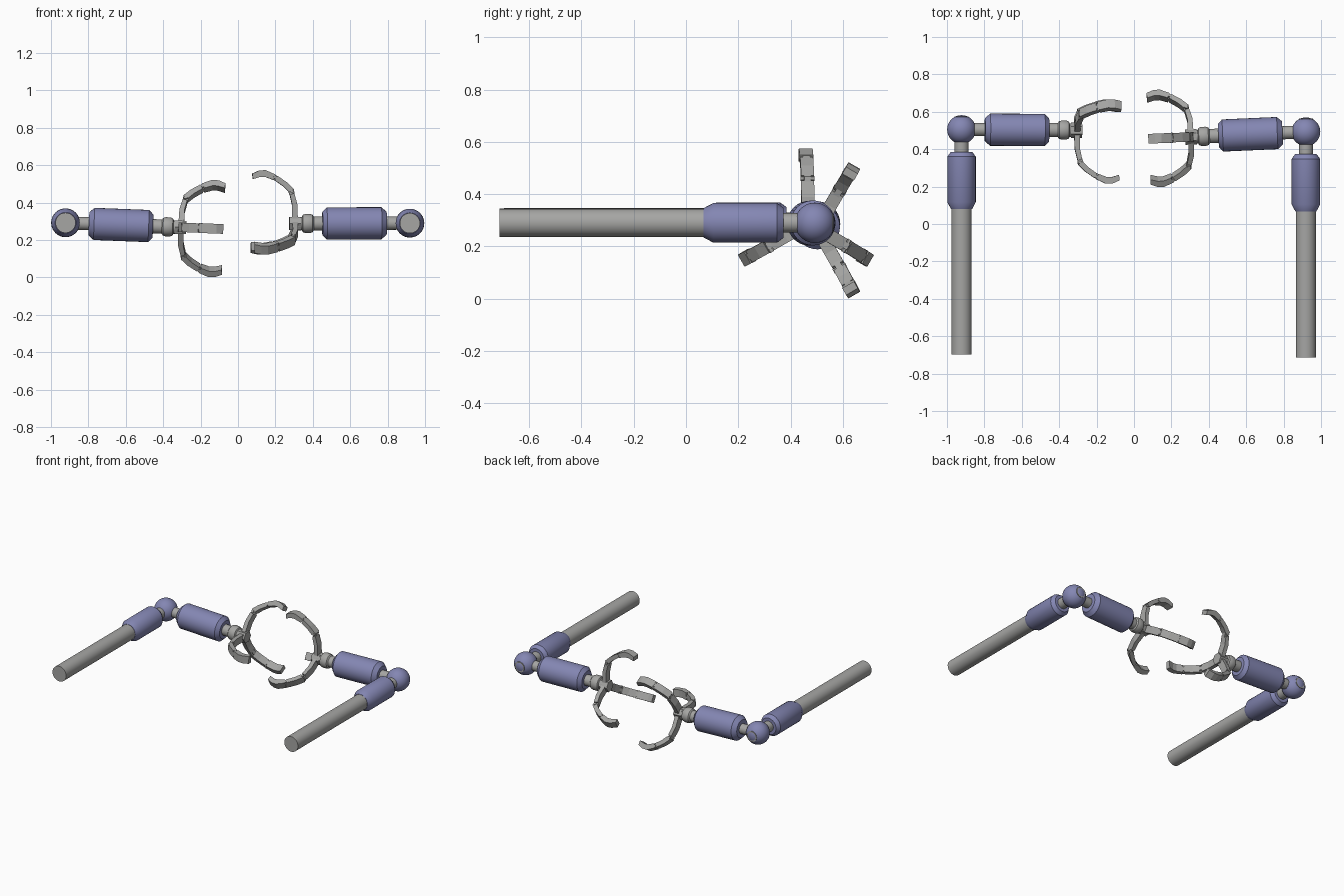
import bpy, bmesh, math
from mathutils import Vector, Matrix

if "Cube" in bpy.data.objects:
    bpy.data.objects.remove(bpy.data.objects["Cube"], do_unlink=True)


def material(name, rgb):
    m = bpy.data.materials.new(name)
    m.use_nodes = True
    m.diffuse_color = (*rgb, 1)
    m.node_tree.nodes["Principled BSDF"].inputs["Base Color"].default_value = (*rgb, 1)
    return m


GREY = material("metal grey", (0.38, 0.38, 0.37))
BLUE = material("slate blue", (0.23, 0.24, 0.45))


def finish(name, bm, mat, smooth=True):
    bmesh.ops.recalc_face_normals(bm, faces=bm.faces)
    mesh = bpy.data.meshes.new(name)
    bm.to_mesh(mesh)
    bm.free()
    mesh.materials.append(mat)
    ob = bpy.data.objects.new(name, mesh)
    bpy.context.collection.objects.link(ob)
    if smooth:
        bpy.ops.object.select_all(action="DESELECT")
        ob.select_set(True)
        bpy.context.view_layer.objects.active = ob
        bpy.ops.object.shade_smooth_by_angle(angle=math.radians(30))
    return ob


def frame(origin, x, y, z):
    """Matrix whose columns are the given axes."""
    m = Matrix((x, y, z)).transposed().to_4x4()
    m.translation = origin
    return m


def lathe(name, origin, axis, profile, mat, sides=32):
    """Solid turned about an axis; profile is (distance, radius) pairs."""
    bm = bmesh.new()
    rings = []
    for t, r in profile:
        rings.append([bm.verts.new((r * math.cos(i * math.tau / sides),
                                    r * math.sin(i * math.tau / sides), t))
                      for i in range(sides)])
    for a, b in zip(rings, rings[1:]):
        for i in range(sides):
            j = (i + 1) % sides
            bm.faces.new((a[i], a[j], b[j], b[i]))
    bm.faces.new(rings[0])
    bm.faces.new(rings[-1])
    bm.transform(Matrix.Translation(origin) @ axis.to_track_quat("Z", "Y").to_matrix().to_4x4())
    return finish(name, bm, mat)


def plate(name, outline, width, matrix):
    """Outline in the finger plane, extruded evenly to both sides."""
    bm = bmesh.new()
    face = bm.faces.new([bm.verts.new((a, r, -width / 2)) for a, r in outline])
    new = bmesh.ops.extrude_face_region(bm, geom=[face])["geom"]
    bmesh.ops.translate(bm, vec=(0, 0, width),
                        verts=[v for v in new if isinstance(v, bmesh.types.BMVert)])
    bm.transform(matrix)
    return finish(name, bm, GREY, smooth=False)


# Finger outlines: (distance along the arm, distance from the arm axis)
LINKS = {
    "proximal_link": ([(-.006, .025), (-.004, .10), (.012, .163), (.036, .155),
                       (.024, .10), (.024, .025)], .05),
    "middle_link": ([(.014, .184), (.052, .221), (.102, .255), (.117, .232),
                     (.072, .2), (.04, .168)], .05),
    "fingertip": ([(.112, .262), (.165, .286), (.2, .284), (.236, .268), (.234, .238),
                   (.195, .25), (.168, .25), (.125, .234)], .052),
}
TONGUES = {
    "lower_tongue": [(.01, .145), (.013, .18), (.028, .195), (.046, .18), (.034, .145)],
    "upper_tongue": [(.09, .246), (.118, .264), (.135, .254), (.13, .238), (.104, .224)],
}
HINGES = [(.025, .172), (.114, .248)]


def finger(prefix, origin, axis, angle):
    radial = Vector((0, math.cos(angle), math.sin(angle)))
    radial = (radial - axis * radial.dot(axis)).normalized()
    side = axis.cross(radial)
    m = frame(origin, axis, radial, side)
    for name, (outline, width) in LINKS.items():
        plate(f"{prefix}_{name}", outline, width, m)
    for name, outline in TONGUES.items():
        plate(f"{prefix}_{name}", outline, .026, m)
    for i, (a, r) in enumerate(HINGES):
        lathe(f"{prefix}_hinge_pin_{i + 1}", m @ Vector((a, r, 0)), side,
              [(-.027, .009), (.027, .009)], GREY, 12)


def arm(side, elbow, palm, tube_end, first_angle):
    elbow, palm = Vector(elbow), Vector(palm)
    axis = (palm - elbow).normalized()
    front = Vector((0, -1, 0))
    reach = elbow.y - tube_end

    # Upper arm: long tube, sleeve and thin rod through the elbow
    lathe(f"{side}_arm_tube", elbow, front, [(.2, .054), (reach, .054)], GREY)
    lathe(f"{side}_arm_sleeve", elbow, front,
          [(.12, .058), (.145, .076), (.388, .076), (.426, .056)], BLUE)
    lathe(f"{side}_elbow_rod", elbow, front, [(-.071, .037), (.2, .037)], GREY)

    # Elbow ball
    bm = bmesh.new()
    bmesh.ops.create_uvsphere(bm, u_segments=32, v_segments=20, radius=.077)
    bm.transform(Matrix.Translation(elbow))
    finish(f"{side}_elbow_ball", bm, BLUE)

    # Forearm sleeve with a neck at the elbow
    lathe(f"{side}_forearm_neck", elbow, axis, [(.03, .035), (.2, .035)], GREY)
    lathe(f"{side}_forearm_sleeve", elbow, axis,
          [(.125, .062), (.153, .086), (.445, .086), (.468, .062)], BLUE)

    # Wrist with a rounded collar, then the palm
    lathe(f"{side}_wrist", elbow, axis,
          [(.44, .038), (.515, .038), (.522, .047), (.535, .051), (.56, .051),
           (.573, .046), (.578, .036), (.605, .036)], GREY)
    lathe(f"{side}_palm", elbow, axis, [(.585, .041), (.645, .041)], GREY, 6)

    for i in range(3):
        finger(f"{side}_finger_{i + 1}", palm, axis, first_angle + i * math.tau / 3)


arm("right", (-.922, .505, .292), (-.313, .502, .268), -.697, math.pi / 3)
arm("left", (.919, .493, .290), (.313, .466, .288), -.714, math.pi / 2)
